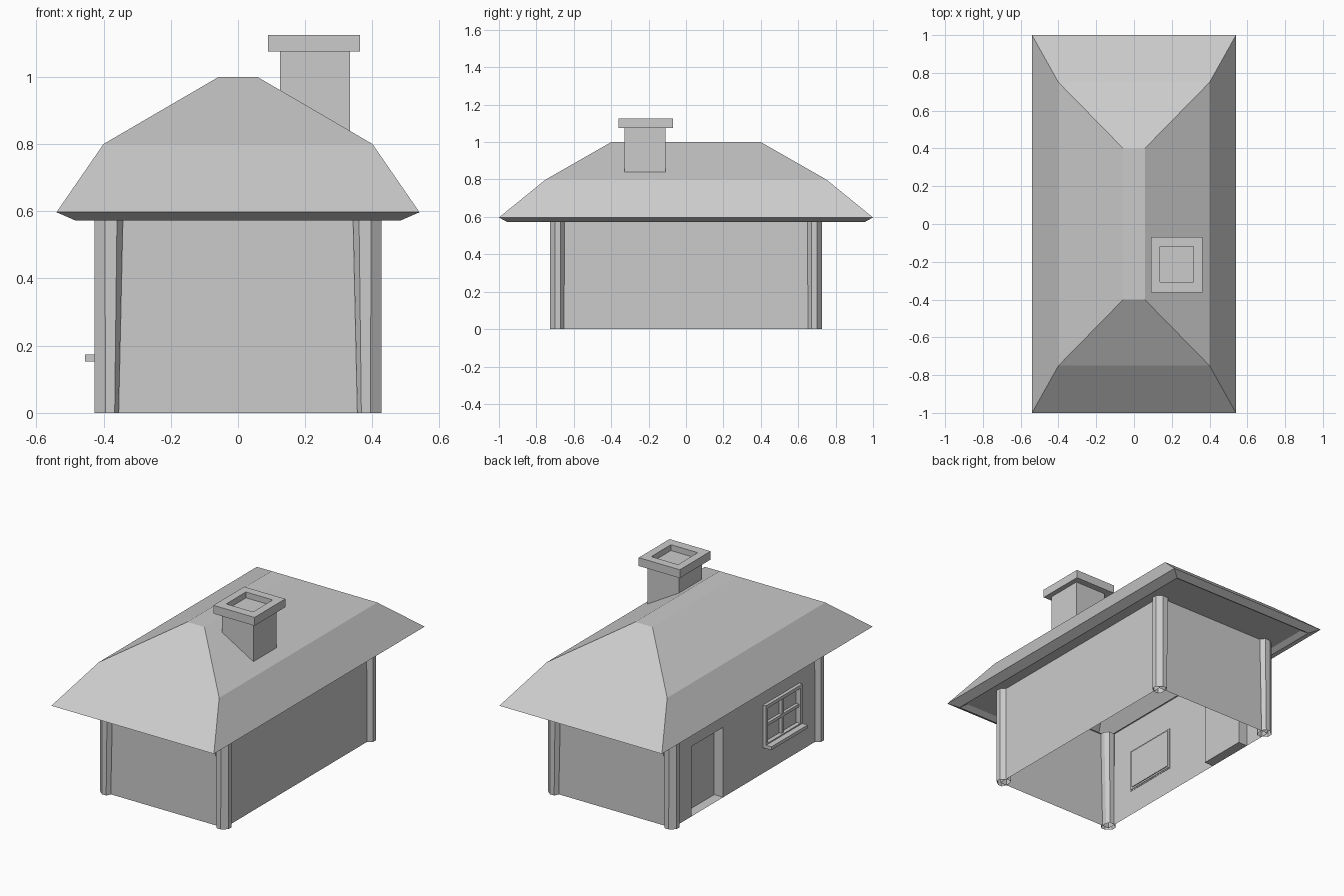
import bpy, bmesh
from mathutils import Vector

if "Cube" in bpy.data.objects:
    bpy.data.objects.remove(bpy.data.objects["Cube"])


def make(name, bm):
    bmesh.ops.recalc_face_normals(bm, faces=bm.faces)
    me = bpy.data.meshes.new(name)
    bm.to_mesh(me)
    bm.free()
    ob = bpy.data.objects.new(name, me)
    bpy.context.collection.objects.link(ob)
    return ob


def add_box(bm, lo, hi):
    vs = bmesh.ops.create_cube(bm, size=1)["verts"]
    for v in vs:
        v.co = Vector(lo[i] if v.co[i] < 0 else hi[i] for i in range(3))
    return vs


def bridge(bm, a, b):
    n = len(a)
    for i in range(n):
        bm.faces.new((a[i], a[(i + 1) % n], b[(i + 1) % n], b[i]))


def rect(bm, x0, x1, y0, y1, z):
    return [bm.verts.new((x, y, z)) for x, y in ((x0, y0), (x1, y0), (x1, y1), (x0, y1))]


def stack(name, rings, bottom=True):
    """Shell through a list of rectangles (x0, x1, y0, y1, z)."""
    bm = bmesh.new()
    rs = [rect(bm, *r) for r in rings]
    for a, b in zip(rs, rs[1:]):
        bridge(bm, a, b)
    if bottom:
        bm.faces.new(rs[0])
    bm.faces.new(rs[-1])
    return make(name, bm)


# Roof: hipped sheet with bevelled eave and a soffit running in to the walls
stack("roof", [(-x, x, -y, y, z) for x, y, z in (
    (.39, .69, .592), (.455, .925, .592), (.485, .957, .573), (.54, 1.0, .597),
    (.40, .75, .80), (.057, .40, 1.0))], bottom=False)

# Walls: open sheet, with door and window recesses pushed into the left side
WX, WY, WZ = .40, .70, .592
bm = bmesh.new()
ys = [-WY, -.485, -.17, .218, .517, WY]
zs = [0, .17, .40, .42, WZ]
grid = [[bm.verts.new((-WX, y, z)) for z in zs] for y in ys]
door, window = [], []
for i in range(len(ys) - 1):
    for j in range(len(zs) - 1):
        f = bm.faces.new((grid[i][j], grid[i][j + 1], grid[i + 1][j + 1], grid[i + 1][j]))
        if i == 3 and j < 3:
            door.append(f)
        if i == 1 and j == 1:
            window.append(f)
right = [[bm.verts.new((WX, y, z)) for z in (0, WZ)] for y in (-WY, WY)]
bm.faces.new((right[0][0], right[1][0], right[1][1], right[0][1]))
bm.faces.new([right[0][0], right[0][1]] + grid[0][::-1])
bm.faces.new([right[1][1], right[1][0]] + grid[-1])
for faces, depth in ((door, .06), (window, .01)):
    out = bmesh.ops.extrude_face_region(bm, geom=faces)["geom"]
    bmesh.ops.translate(bm, vec=(depth, 0, 0),
                        verts=[g for g in out if isinstance(g, bmesh.types.BMVert)])
    bmesh.ops.delete(bm, geom=[f for f in faces if f.is_valid], context="FACES")
make("walls", bm)


# Corner posts: chamfered, narrower at the foot on the inner side, open below
def post(name, sx, sy):
    bm = bmesh.new()
    levels = []
    for z, (a, b, c) in ((0, (.355, .367, .394)), (.592, (.342, .36, .396))):
        pts = [(b, .727), (c, .727), (.427, .701), (.427, .672),
               (c, .647), (b, .647), (a, .669), (a, .705)]
        levels.append([bm.verts.new((sx * x, sy * y, z)) for x, y in pts])
    bridge(bm, *levels)
    make(name, bm)


for sy, end in ((-1, "front"), (1, "back")):
    for sx, side in ((-1, "left"), (1, "right")):
        post(f"{end}_{side}_post", sx, sy)

# Window frame: four edge bars and a cross of glazing bars
y0, y1, z0, z1, t = -.505, -.16, .16, .41, .02
ym, zm, h = (y0 + y1) / 2, (z0 + z1) / 2, .009
bm = bmesh.new()
for a, b, c, d in ((y0, y0 + t, z0, z1), (y1 - t, y1, z0, z1),
                   (y0 + t, y1 - t, z1 - t, z1), (y0 + t, y1 - t, z0, z0 + t)):
    add_box(bm, (-.42, a, c), (-.395, b, d))
add_box(bm, (-.41, ym - h, z0 + t), (-.392, ym + h, z1 - t))
add_box(bm, (-.41, y0 + t, zm - h), (-.392, y1 - t, zm + h))
make("window_frame", bm)

# Window sill
bm = bmesh.new()
add_box(bm, (-.455, -.505, .153), (-.398, -.16, .173))
make("window_sill", bm)

# Chimney shaft, its foot cut to follow the roof slope
bm = bmesh.new()
for v in add_box(bm, (.125, -.33, .8), (.333, -.11, 1.08)):
    if v.co.z < .9:
        v.co.z = .83 if v.co.x > .2 else .95
make("chimney_shaft", bm)

# Chimney cap with a sunken flue
stack("chimney_cap", [
    (.09, .363, -.362, -.07, 1.075), (.09, .363, -.362, -.07, 1.125),
    (.137, .315, -.307, -.12, 1.125), (.137, .315, -.307, -.12, 1.09)])
